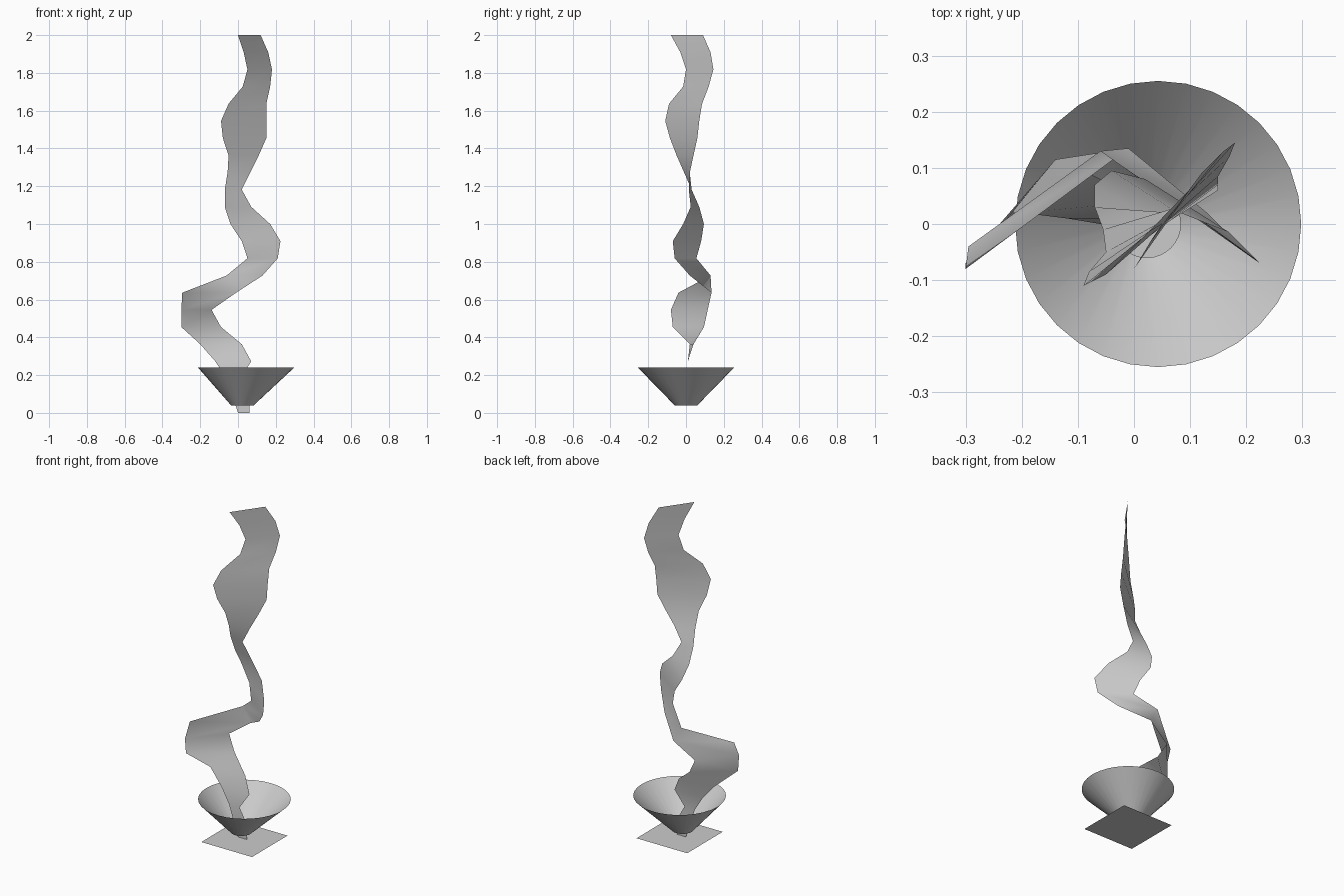
import bpy
import bmesh
from math import cos, sin, tau

default = bpy.data.objects.get("Cube")
if default:
    bpy.data.objects.remove(default, do_unlink=True)

# One plain grey shared by every part
grey = bpy.data.materials.new("light_grey")
grey.use_nodes = True
colour = (0.6, 0.6, 0.6, 1.0)
grey.diffuse_color = colour
for node in grey.node_tree.nodes:
    if node.type == 'BSDF_PRINCIPLED':
        node.inputs["Base Color"].default_value = colour


def finish(bm, name, smooth):
    """Turn a bmesh into a named, coloured object."""
    mesh = bpy.data.meshes.new(name)
    bm.to_mesh(mesh)
    bm.free()
    mesh.materials.append(grey)
    for polygon in mesh.polygons:
        polygon.use_smooth = smooth
    obj = bpy.data.objects.new(name, mesh)
    bpy.context.scene.collection.objects.link(obj)
    return obj


def bridge(bm, rows, closed=False):
    """Join consecutive rows of points with quads."""
    rings = [[bm.verts.new(point) for point in row] for row in rows]
    for low, high in zip(rings, rings[1:]):
        count = len(low)
        for i in range(count if closed else count - 1):
            j = (i + 1) % count
            bm.faces.new((low[i], low[j], high[j], high[i]))


def ring(radius, centre_x, z, sides=32):
    return [(centre_x + radius * cos(tau * i / sides),
             radius * sin(tau * i / sides), z) for i in range(sides)]


# Base plate: a thin flat square on the ground
base = bmesh.new()
half = 0.17
centre_x = 0.043
corners = [(-half, -half), (half, -half), (half, half), (-half, half)]
base.faces.new([base.verts.new((centre_x + x, y, 0)) for x, y in corners])
finish(base, "base_plate", False)

# Bowl: an open cone that leans slightly sideways
bowl = bmesh.new()
bridge(bowl, [ring(0.06, 0.023, 0.04), ring(0.255, centre_x, 0.24)], closed=True)
finish(bowl, "open_bowl", True)

# Smoke ribbon: left and right edge (x, y, x, y in hundredths), evenly stacked
edges = [
    (0, 0, 6, 0), (-3, 0, 6, 0), (-6, 0, 1, 0), (-12, 1, 7, 1),
    (-20, 2, 2, 4), (-30, -7, -9, 9.5), (-30, -8, -14, 11.5), (-29.5, -4, -1, 13.5),
    (-6, 13, 13, 2), (5, 5.5, 21, -6), (2, 8, 22.5, -7), (-4, 9.5, 17, -1.5),
    (-7, 7, 7, 2.5), (-7, 3, 2, 1.5), (-5.5, -1, 6.5, 2), (-5, -5, 11, 4),
    (-8, -8.5, 15, 6), (-9, -11, 15, 7), (-5, -9, 15, 8.5), (2.5, -1.5, 17, 12),
    (5, 0, 18, 14.5), (3, -3, 16, 13), (0, -8, 12, 9),
]
step = 2 / (len(edges) - 1)
ribbon = bmesh.new()
bridge(ribbon, [
    [(ax / 100, ay / 100, k * step), (bx / 100, by / 100, k * step)]
    for k, (ax, ay, bx, by) in enumerate(edges)
])
finish(ribbon, "smoke_ribbon", True)
